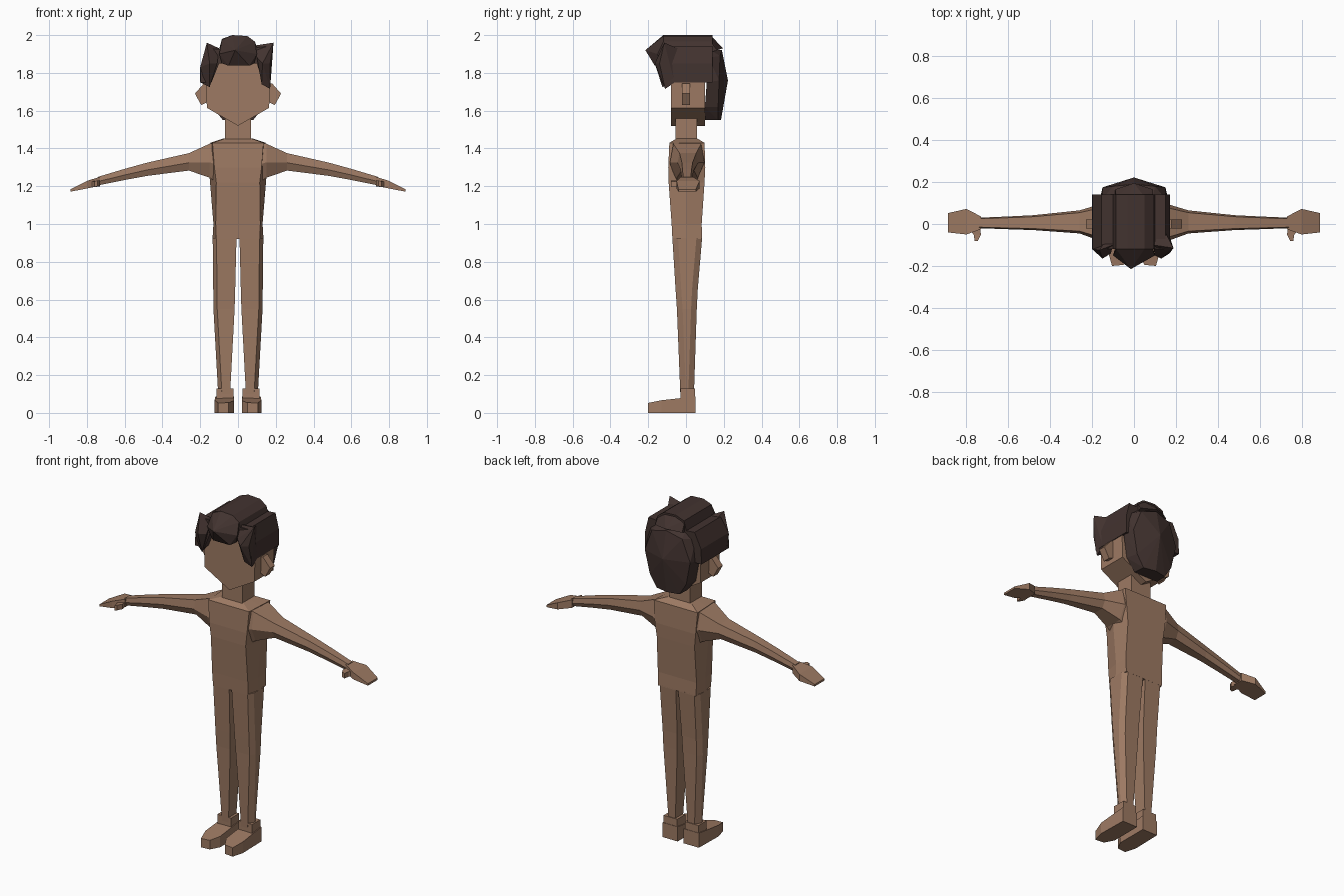
import bpy, bmesh
from mathutils import Vector


def material(name, rgb):
    m = bpy.data.materials.new(name)
    m.diffuse_color = (*rgb, 1)
    return m


SKIN = material("skin", (0.34, 0.195, 0.125))
HAIR = material("hair", (0.055, 0.033, 0.029))


def finish(name, bm, mat, mirror=False):
    bmesh.ops.recalc_face_normals(bm, faces=bm.faces)
    me = bpy.data.meshes.new(name)
    bm.to_mesh(me)
    bm.free()
    me.materials.append(mat)
    ob = bpy.data.objects.new(name, me)
    bpy.context.collection.objects.link(ob)
    if mirror:
        ob.modifiers.new("mirror", "MIRROR").use_clip = False
    return ob


def loft(name, rings, mat, mirror=False):
    """Skin a list of equal-length point rings and cap both ends."""
    bm = bmesh.new()
    vs = [[bm.verts.new(p) for p in r] for r in rings]
    n = len(rings[0])
    for a, b in zip(vs, vs[1:]):
        for i in range(n):
            j = (i + 1) % n
            bm.faces.new((a[i], a[j], b[j], b[i]))
    bm.faces.new(vs[0])
    bm.faces.new(vs[-1])
    return finish(name, bm, mat, mirror)


def hull(name, pts, mat, mirror=False):
    bm = bmesh.new()
    for p in pts:
        bm.verts.new(p)
    bmesh.ops.convex_hull(bm, input=bm.verts)
    bmesh.ops.dissolve_limit(bm, angle_limit=0.02, verts=bm.verts, edges=bm.edges)
    return finish(name, bm, mat, mirror)


def slab(name, profile, y0, y1, mat, mirror=False):
    """Extrude an x-z outline along y."""
    return loft(name, [[(x, y, z) for x, z in profile] for y in (y0, y1)], mat, mirror)


# Torso: z, front half-width, side half-width, front y, back y
def torso_ring(z, f, s, y0, y1):
    m = (y0 + y1) / 2
    return [(-f, y0, z), (f, y0, z), (s, m, z), (f + .01, y1, z), (-f - .01, y1, z), (-s, m, z)]


loft("torso", [torso_ring(*r) for r in (
    (.92, .115, .135, -.072, .085), (1.0, .118, .130, -.076, .083),
    (1.22, .115, .148, -.092, .098), (1.30, .125, .155, -.094, .102),
    (1.43, .135, .14, -.088, .098), (1.452, .07, .08, -.05, .06))], SKIN)


# Legs: z, inner x, outer x, front y, back y
def leg_ring(z, i, o, y0, y1):
    c = .02
    return [(i, y0, z), (o - c, y0, z), (o, y0 + 1.5 * c, z), (o, y1 - 1.5 * c, z),
            (o - c, y1, z), (i, y1, z)]


loft("leg", [leg_ring(*r) for r in (
    (.1, .042, .105, -.03, .042), (.55, .018, .130, -.048, .057),
    (.65, .015, .131, -.055, .062), (.925, .008, .134, -.072, .085))], SKIN, True)

# Feet: ankle cuff and wedge-shaped shoe with cut toe corners
loft("ankle", [[(.025, -.03, z), (.115, -.03, z), (.115, .047, z), (.025, .047, z)]
               for z in (.04, .13)], SKIN, True)
sole = [(.02, .05), (.12, .05), (.124, -.13), (.105, -.2), (.05, -.195), (.02, -.14)]
loft("foot", [[(x, y, 0) for x, y in sole],
              [(x, y, .087 + .2 * min(y + .03, 0)) for x, y in sole]], SKIN, True)


# Arms: x, bottom z, top z, front y, back y
def arm_ring(x, z0, z1, y0, y1):
    m, h = z0 + .45 * (z1 - z0), (y1 - y0) * .2
    return [(x, y0 + h, z0), (x, y0, m), (x, y0 + h / 2, z1),
            (x, y1 - h / 2, z1), (x, y1, m), (x, y1 - h, z0)]


loft("arm", [arm_ring(*r) for r in (
    (.10, 1.21, 1.435, -.085, .094), (.15, 1.245, 1.425, -.085, .098),
    (.26, 1.283, 1.375, -.045, .065), (.48, 1.255, 1.325, -.029, .042),
    (.60, 1.233, 1.292, -.025, .036), (.74, 1.205, 1.25, -.02, .03))], SKIN, True)

# Hands: mitten and thumb
loft("hand", [[(x, y0, z0), (x, y1, z0), (x, y1, z1), (x, y0, z1)]
              for x, y0, y1, z0, z1 in ((.73, -.025, .036, 1.202, 1.25),
                                        (.80, -.05, .072, 1.188, 1.228),
                                        (.888, -.04, .052, 1.171, 1.183))], SKIN, True)
loft("thumb", [[(x0, y, 1.2), (x1, y, 1.195), (x1, y, 1.225), (x0, y, 1.23)]
               for x0, x1, y in ((.735, .79, -.02), (.73, .765, -.05), (.745, .76, -.08))],
     SKIN, True)

# Neck, head and ears
loft("neck", [[(-.068, -.055, z), (.068, -.055, z), (.068, .058, z), (-.068, .058, z)]
              for z in (1.43, 1.6)], SKIN)
slab("head", [(0, 1.52), (.165, 1.615), (.168, 1.75), (.12, 1.9), (-.12, 1.9),
              (-.168, 1.75), (-.165, 1.615)], -.08, .1, SKIN)
ear = [(.15, 1.65), (.195, 1.63), (.228, 1.69), (.18, 1.745), (.15, 1.74)]
slab("ear", ear, -.022, .022, SKIN, True)

# Hair cap: ridged arch running front to back
slab("hair_cap", [(-.2, 1.75), (-.198, 1.84), (-.155, 1.93), (-.1, 1.925), (-.085, 1.98),
                  (-.03, 2.0), (.05, 1.995), (.09, 1.965), (.1, 1.935), (.15, 1.94),
                  (.172, 1.85), (.172, 1.75), (.13, 1.75), (.1, 1.85), (-.1, 1.85),
                  (-.14, 1.75)], -.12, .14, HAIR)

# Fringe over the forehead
hull("fringe", [(-.085, -.12, 1.975), (-.03, -.12, 2), (.05, -.12, 1.995), (.09, -.12, 1.965),
                (-.015, -.215, 1.92), (-.1, -.15, 1.9), (.1, -.15, 1.9),
                (-.085, -.14, 1.85), (.085, -.14, 1.85), (-.05, -.165, 1.838),
                (.06, -.165, 1.838), (-.08, -.08, 1.86), (.08, -.08, 1.86)], HAIR)

# Front locks either side of the face
hull("left_front_lock", [(-.2, -.1, 1.75), (-.2, -.12, 1.83), (-.165, -.125, 1.96),
                         (-.1, -.1, 1.93), (-.15, -.165, 1.85), (-.11, -.14, 1.85),
                         (-.15, -.125, 1.725), (-.155, -.07, 1.74), (-.13, -.07, 1.9)], HAIR)
hull("right_front_lock", [(.188, -.115, 1.96), (.09, -.1, 1.945), (.1, -.15, 1.88),
                          (.13, -.165, 1.85), (.17, -.14, 1.85), (.125, -.12, 1.74),
                          (.17, -.11, 1.715), (.17, -.06, 1.75), (.14, -.02, 1.92)], HAIR)

# Back of the hair: bulging panel and crown bump
hull("back_hair", [(sx * x, y, z) for sx in (-1, 1) for x, y, z in (
    (.09, .13, 1.92), (.15, .12, 1.88), (.165, .11, 1.75), (.135, .1, 1.62), (.08, .1, 1.55),
    (.1, .18, 1.89), (.15, .175, 1.76), (.12, .17, 1.62), (.075, .17, 1.55),
    (0, .19, 1.92), (0, .222, 1.76), (0, .185, 1.55))], HAIR)
hull("crown_bump", [(-.085, .13, 1.98), (-.03, .13, 2), (.05, .13, 1.995), (.09, .13, 1.965),
                    (-.09, .165, 1.92), (.09, .165, 1.92), (0, .195, 1.93),
                    (-.09, .1, 1.9), (.09, .1, 1.9)], HAIR)
